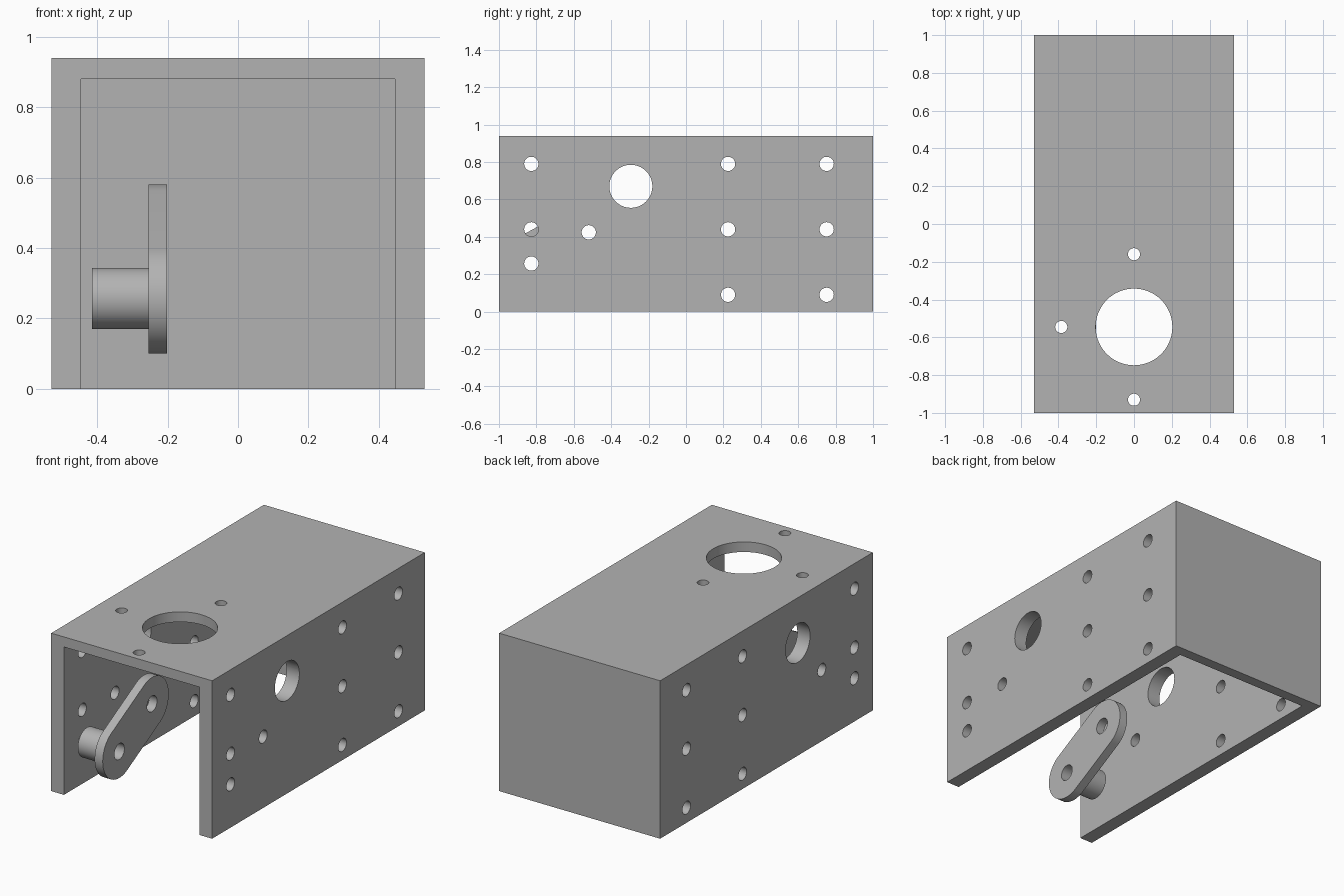
import bpy
import bmesh
import math
from mathutils import Matrix, Vector

default = bpy.data.objects.get("Cube")
if default:
    bpy.data.objects.remove(default, do_unlink=True)

# Single grey material
grey = bpy.data.materials.new("plain grey")
grey.use_nodes = True
COLOUR = (0.45, 0.45, 0.45, 1)
grey.diffuse_color = COLOUR
grey.node_tree.nodes["Principled BSDF"].inputs["Base Color"].default_value = COLOUR

ALONG_X = Matrix.Rotation(math.pi / 2, 4, 'Y')


def make_object(name, bm):
    bmesh.ops.recalc_face_normals(bm, faces=bm.faces)
    mesh = bpy.data.meshes.new(name)
    bm.to_mesh(mesh)
    bm.free()
    mesh.materials.append(grey)
    obj = bpy.data.objects.new(name, mesh)
    bpy.context.collection.objects.link(obj)
    return obj


def add_box(bm, low, high):
    low, high = Vector(low), Vector(high)
    size = Matrix.Diagonal((*(high - low), 1))
    bmesh.ops.create_cube(bm, size=1, matrix=Matrix.Translation((low + high) / 2) @ size)


def add_cylinder(bm, centre, radius, depth, turn=Matrix()):
    bmesh.ops.create_cone(bm, cap_ends=True, segments=64, radius1=radius, radius2=radius,
                          depth=depth, matrix=Matrix.Translation(centre) @ turn)


def cut(obj, bm):
    cutter = make_object("cutter", bm)
    cutter.hide_render = True
    mod = obj.modifiers.new("cut", 'BOOLEAN')
    mod.operation = 'DIFFERENCE'
    mod.solver = 'EXACT'
    mod.object = cutter
    bpy.context.view_layer.objects.active = obj
    bpy.ops.object.modifier_apply(modifier=mod.name)
    bpy.data.objects.remove(cutter, do_unlink=True)


def smooth(obj):
    bpy.ops.object.select_all(action='DESELECT')
    obj.select_set(True)
    bpy.context.view_layer.objects.active = obj
    bpy.ops.object.shade_smooth_by_angle(angle=math.radians(30))


# Housing: box open at the front and the bottom
bm = bmesh.new()
add_box(bm, (-0.53, -1, 0), (0.53, 1, 0.94))
housing = make_object("housing", bm)
bm = bmesh.new()
add_box(bm, (-0.446, -1.2, -0.2), (0.446, 0.936, 0.88))
cut(housing, bm)

# Holes through both side walls
pivot, tip = (-0.827, 0.257), (-0.52, 0.424)
holes = [pivot, tip, (-0.827, 0.79), (-0.827, 0.44)]
holes += [(y, z) for y in (0.225, 0.752) for z in (0.09, 0.44, 0.79)]
bm = bmesh.new()
for y, z in holes:
    add_cylinder(bm, (0, y, z), 0.038, 1.4, ALONG_X)
add_cylinder(bm, (0, -0.295, 0.67), 0.115, 1.4, ALONG_X)
cut(housing, bm)

# Round opening and screw holes in the top
bm = bmesh.new()
add_cylinder(bm, (0, -0.545, 0.91), 0.203, 0.3)
for x, y in ((0, -0.16), (-0.385, -0.545), (0, -0.93)):
    add_cylinder(bm, (x, y, 0.91), 0.032, 0.3)
cut(housing, bm)
smooth(housing)

# Lever arm: plate with rounded ends
bm = bmesh.new()
slope = math.atan2(tip[1] - pivot[1], tip[0] - pivot[0])
outline = []
for (y, z), start in ((tip, slope - math.pi / 2), (pivot, slope + math.pi / 2)):
    for i in range(33):
        a = start + math.pi * i / 32
        outline.append(bm.verts.new((-0.255, y + 0.157 * math.cos(a), z + 0.157 * math.sin(a))))
plate = bm.faces.new(outline)
side = bmesh.ops.extrude_face_region(bm, geom=[plate])["geom"]
bmesh.ops.translate(bm, vec=(0.053, 0, 0),
                    verts=[v for v in side if isinstance(v, bmesh.types.BMVert)])
lever = make_object("lever_arm", bm)

# Boss at the lever's pivot
bm = bmesh.new()
add_cylinder(bm, (-0.335, *pivot), 0.087, 0.16, ALONG_X)
boss = make_object("pivot_boss", bm)

# Bores through the lever and boss
for part in (lever, boss):
    bm = bmesh.new()
    for y, z in (pivot, tip):
        add_cylinder(bm, (-0.3, y, z), 0.047, 0.5, ALONG_X)
    cut(part, bm)
    smooth(part)
